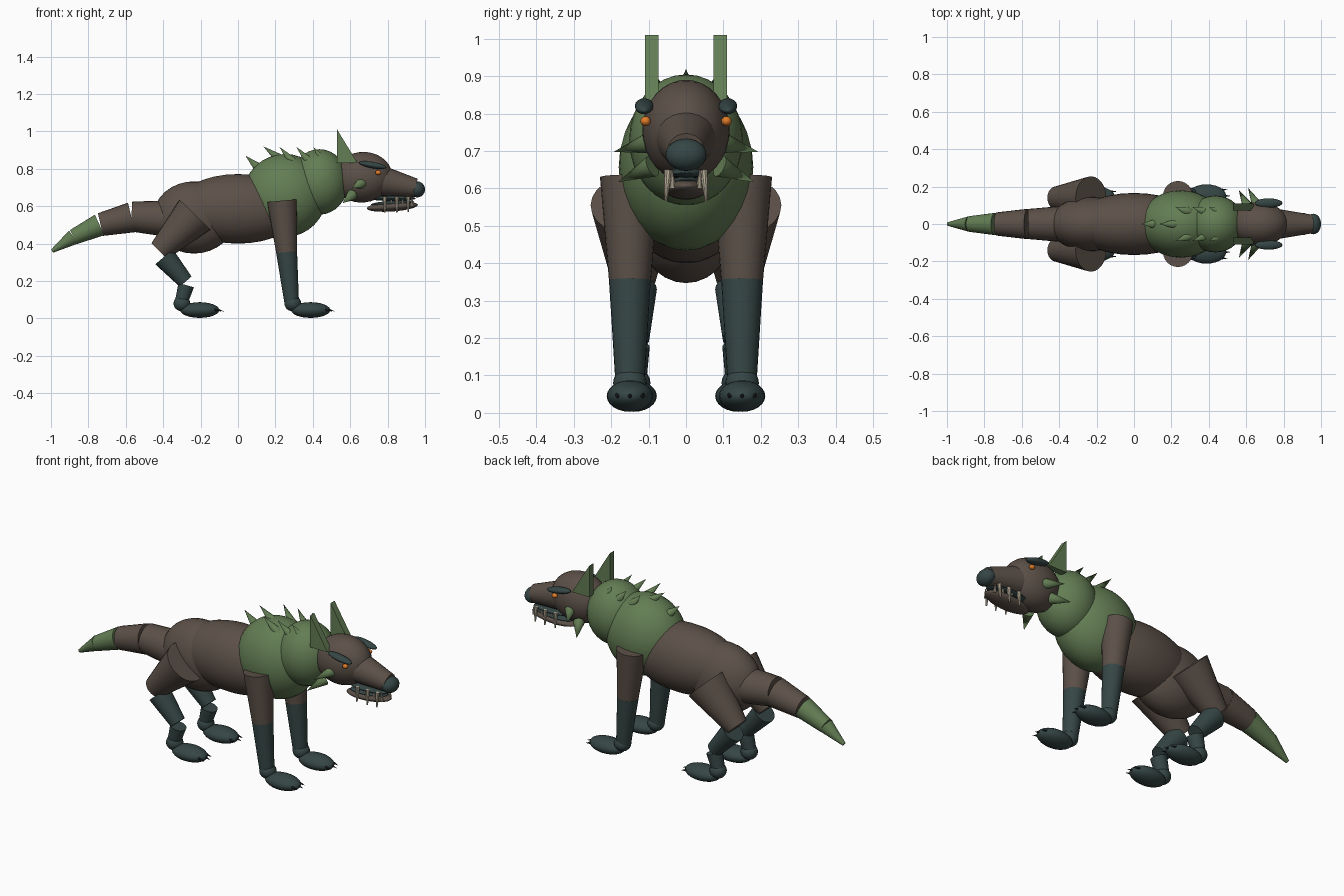
import bpy
import math
from mathutils import Vector

if "Cube" in bpy.data.objects:
    bpy.data.objects.remove(bpy.data.objects["Cube"])


def material(name, rgb):
    m = bpy.data.materials.new(name)
    m.diffuse_color = (*rgb, 1)
    m.use_nodes = True
    m.node_tree.nodes["Principled BSDF"].inputs["Base Color"].default_value = m.diffuse_color
    return m


BROWN = material("brown fur", (0.105, 0.08, 0.064))
GREEN = material("moss green", (0.125, 0.205, 0.088))
TEAL = material("dark teal", (0.036, 0.062, 0.06))
ORANGE = material("orange eye", (0.75, 0.2, 0.02))
BONE = material("bone", (0.56, 0.49, 0.37))
CLAW = material("claw black", (0.018, 0.022, 0.024))


def finish(obj, name, mat):
    obj.name = name
    obj.data.materials.append(mat)
    bpy.ops.object.shade_smooth_by_angle(angle=math.radians(35))
    return obj


def ball(name, mat, center, radii, pitch=0, seg=32):
    """Ellipsoid; positive pitch lowers its +x end."""
    bpy.ops.mesh.primitive_uv_sphere_add(segments=seg, ring_count=seg // 2, radius=1, location=center,
                                         rotation=(0, math.radians(pitch), 0))
    obj = bpy.context.object
    obj.scale = radii
    return finish(obj, name, mat)


def taper(name, mat, a, b, ra, rb, sides=24):
    """Tapered cylinder running from a to b."""
    a, b = Vector(a), Vector(b)
    bpy.ops.mesh.primitive_cone_add(vertices=sides, radius1=ra, radius2=rb, depth=(b - a).length,
                                    location=(a + b) / 2)
    obj = bpy.context.object
    obj.rotation_euler = (b - a).to_track_quat('Z', 'Y').to_euler()
    return finish(obj, name, mat)


def foot(name, x, y):
    ball(name + "_ankle", TEAL, (x, y, 0.08), (0.045, 0.045, 0.042), seg=20)
    ball(name + "_paw", TEAL, (x + 0.095, y, 0.045), (0.105, 0.062, 0.042), seg=24)
    for i in (-1, 0, 1):
        cx = x + (0.18 if i == 0 else 0.165)
        taper(f"{name}_claw", CLAW, (cx - 0.02, y + i * 0.032, 0.055),
              (cx + 0.045, y + i * 0.034, 0.038), 0.013, 0, 10)


# Torso, neck and head masses
ball("hips", BROWN, (-0.235, 0, 0.54), (0.22, 0.145, 0.193))
ball("belly", BROWN, (0.0, 0, 0.586), (0.34, 0.166, 0.186))
ball("chest", GREEN, (0.25, 0, 0.657), (0.225, 0.18, 0.222), -22)
ball("neck", GREEN, (0.435, 0, 0.73), (0.155, 0.152, 0.175))
ball("head", BROWN, (0.665, 0, 0.755), (0.16, 0.117, 0.135), -6)

# Muzzle, jaw and nose
taper("snout", BROWN, (0.755, 0, 0.738), (0.95, 0, 0.698), 0.083, 0.05)
ball("nose", TEAL, (0.958, 0, 0.69), (0.042, 0.055, 0.043), seg=24)
ball("gums", TEAL, (0.825, 0, 0.642), (0.125, 0.052, 0.014))
ball("lower_jaw", BROWN, (0.825, 0, 0.598), (0.137, 0.056, 0.026), -4)
ball("tongue", TEAL, (0.825, 0, 0.616), (0.115, 0.046, 0.014), -4)

# Tail sections
tail = [((-0.40, 0, 0.535), (-0.57, 0, 0.545), 0.095, 0.080, BROWN),
        ((-0.57, 0, 0.54), (-0.735, 0, 0.502), 0.081, 0.062, BROWN),
        ((-0.74, 0, 0.50), (-0.88, 0, 0.435), 0.060, 0.042, GREEN),
        ((-0.88, 0, 0.435), (-0.994, 0, 0.36), 0.042, 0.010, GREEN)]
for i, (a, b, ra, rb, mat) in enumerate(tail):
    taper(f"tail_section_{i + 1}", mat, a, b, ra, rb)

# Spikes on the spine
taper("spine_spike", GREEN, (0.115, 0, 0.80), (0.04, 0, 0.87), 0.028, 0, 12)
taper("spine_spike", GREEN, (0.22, 0, 0.855), (0.135, 0, 0.92), 0.026, 0, 12)

for side, s in (("left", 1), ("right", -1)):
    # Paired back spikes
    for bx, tx in ((0.295, 0.222), (0.385, 0.312), (0.465, 0.402)):
        taper(f"back_spike_{side}", GREEN, (bx, s * 0.065, 0.835), (tx, s * 0.09, 0.917), 0.026, 0, 12)

    # Cheek spikes
    taper(f"cheek_spike_upper_{side}", GREEN, (0.66, s * 0.095, 0.723), (0.61, s * 0.193, 0.698), 0.03, 0, 12)
    taper(f"cheek_spike_lower_{side}", GREEN, (0.61, s * 0.09, 0.66), (0.56, s * 0.182, 0.617), 0.03, 0, 12)

    # Ear: flat triangle with thickness
    y0, y1 = s * 0.073, s * 0.11
    outline = ((0.53, 0.83), (0.64, 0.83), (0.53, 1.01))
    mesh = bpy.data.meshes.new("ear")
    faces = [(0, 1, 2), (5, 4, 3), (0, 3, 4, 1), (1, 4, 5, 2), (2, 5, 3, 0)]
    if s < 0:
        faces = [f[::-1] for f in faces]
    mesh.from_pydata([(x, y, z) for y in (y0, y1) for x, z in outline], [], faces)
    mesh.materials.append(GREEN)
    bpy.context.collection.objects.link(bpy.data.objects.new(f"ear_{side}", mesh))

    # Eye and brow
    ball(f"eye_{side}", ORANGE, (0.75, s * 0.108, 0.78), (0.016, 0.014, 0.013), seg=16)
    ball(f"brow_{side}", TEAL, (0.72, s * 0.112, 0.82), (0.075, 0.025, 0.017), 10, 20)

    # Teeth
    for x, z in ((0.785, 0.568), (0.85, 0.566), (0.91, 0.57)):
        taper(f"upper_tooth_{side}", BONE, (x, s * 0.047, 0.65), (x, s * 0.054, z), 0.012, 0.004, 10)
    for x in (0.82, 0.88, 0.93):
        taper(f"lower_tooth_{side}", BONE, (x, s * 0.035, 0.60), (x, s * 0.038, 0.65), 0.009, 0.002, 10)

    # Front leg
    y = s * 0.15
    taper(f"front_upper_leg_{side}", BROWN, (0.235, y, 0.63), (0.26, y, 0.355), 0.08, 0.056)
    taper(f"front_lower_leg_{side}", TEAL, (0.26, y, 0.355), (0.287, y, 0.085), 0.056, 0.039)
    foot(f"front_foot_{side}", 0.293, y)

    # Hind leg
    y = s * 0.14
    taper(f"thigh_{side}", BROWN, (-0.23, y, 0.555), (-0.42, y, 0.36), 0.115, 0.06)
    taper(f"hind_lower_leg_{side}", TEAL, (-0.395, y, 0.33), (-0.28, y, 0.197), 0.062, 0.042)
    taper(f"hock_{side}", TEAL, (-0.277, y, 0.178), (-0.305, y, 0.08), 0.043, 0.034)
    foot(f"hind_foot_{side}", -0.30, y)
